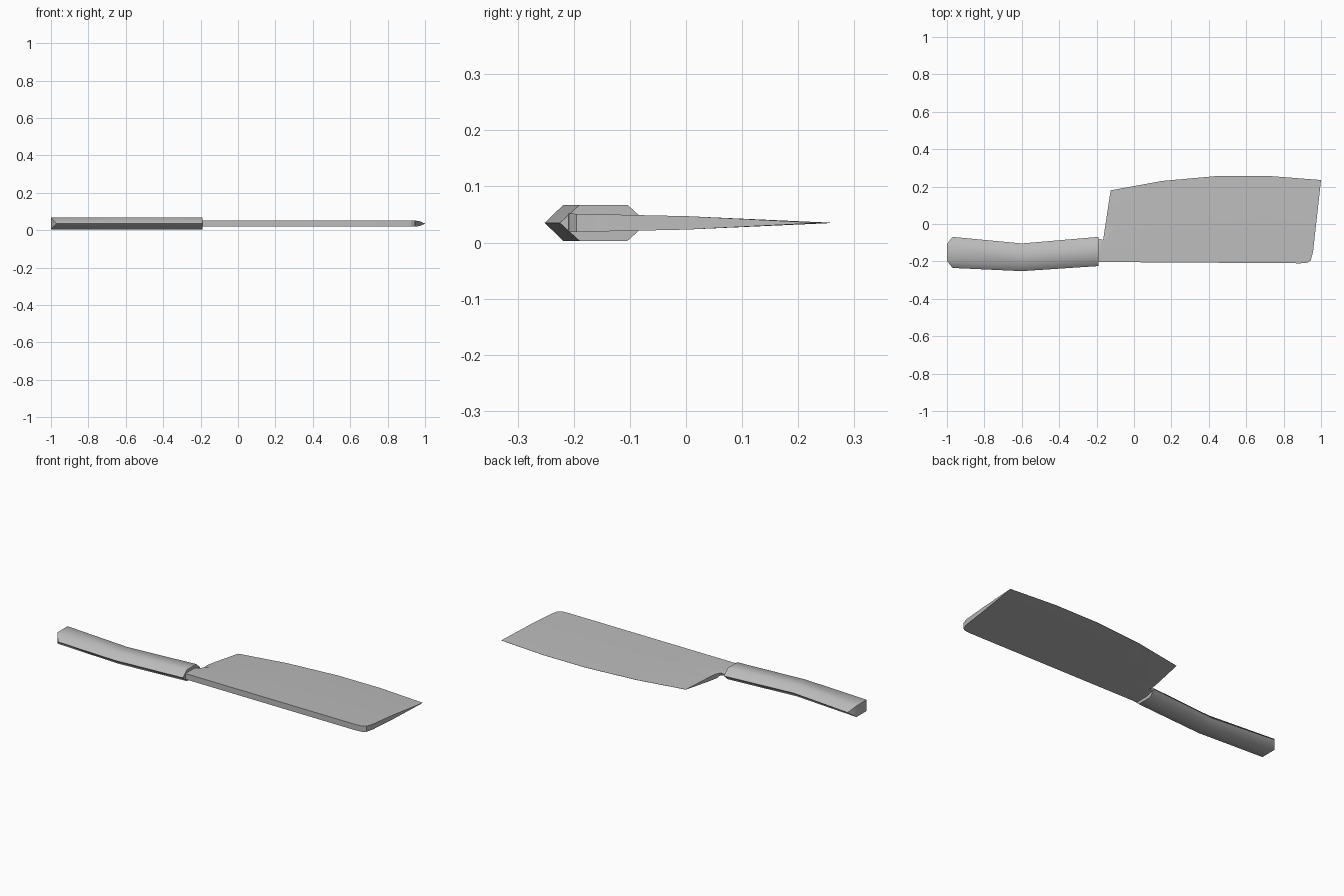
import bpy, bmesh, math
from mathutils import Vector

cube = bpy.data.objects.get("Cube")
if cube:
    bpy.data.objects.remove(cube, do_unlink=True)

steel = bpy.data.materials.new("steel grey")
steel.use_nodes = True
GREY = (0.5, 0.5, 0.5, 1)
steel.diffuse_color = GREY
steel.node_tree.nodes["Principled BSDF"].inputs["Base Color"].default_value = GREY

MID = 0.035  # height of the knife's middle plane


def finish(bm, name, angle):
    bmesh.ops.recalc_face_normals(bm, faces=bm.faces)
    mesh = bpy.data.meshes.new(name)
    bm.to_mesh(mesh)
    bm.free()
    obj = bpy.data.objects.new(name, mesh)
    bpy.context.collection.objects.link(obj)
    mesh.materials.append(steel)
    bpy.ops.object.select_all(action='DESELECT')
    obj.select_set(True)
    bpy.context.view_layer.objects.active = obj
    bpy.ops.object.shade_smooth_by_angle(angle=math.radians(angle))
    return obj


# Blade: outline cut into panels, then given a wedge thickness
edge = [(1.0, 0.235), (0.72, 0.257), (0.45, 0.257), (0.15, 0.23), (-0.125, 0.18)]
notch = [(-0.165, -0.085), (-0.195, -0.078)]
spine = [(-0.2, -0.203), (0.89, -0.21), (0.925, -0.207), (0.945, -0.195), (0.957, -0.15)]
bm = bmesh.new()
bm.faces.new([bm.verts.new((x, y, 0)) for x, y in edge + notch + spine])


def cut(point, normal):
    bmesh.ops.bisect_plane(bm, geom=bm.verts[:] + bm.edges[:] + bm.faces[:],
                           plane_co=point, plane_no=normal, dist=1e-5)


for y in (0, -0.05):
    cut((0, y, 0), (0, 1, 0))
for x, y in edge[1:4]:
    cut((x, 0, 0), (1, 0, 0))
cut((-0.12, -0.05, 0), (1, -1, 0))  # bevel line beside the handle


def near(co, points):
    return any((co.xy - Vector(p)).length < 0.002 for p in points)


def half_thickness(co):
    if near(co, notch):
        return 0.004
    if co.y > 0.1:
        top = 0.0004 if near(co, edge) else None
        if top is not None:
            return top
    if co.y <= 0:
        return 0.012 + 0.0045 * -co.y / 0.21
    # upper panels run straight to the cutting edge
    pts = sorted(edge)
    limit = pts[0][1]
    for (x0, y0), (x1, y1) in zip(pts, pts[1:]):
        if x0 <= co.x <= x1:
            limit = y0 + (y1 - y0) * (co.x - x0) / (x1 - x0)
    return max(0.0004, 0.012 * (1 - co.y / limit))


upper = bm.faces[:]
rim = [e for e in bm.edges if e.is_boundary]
copies = {v: bm.verts.new(v.co) for v in bm.verts[:]}
for f in upper:
    bm.faces.new([copies[v] for v in reversed(f.verts)])
for e in rim:
    a, b = e.verts
    bm.faces.new((a, b, copies[b], copies[a]))
for top, low in copies.items():
    h = half_thickness(top.co)
    top.co.z, low.co.z = MID + h, MID - h
finish(bm, "blade", 20)

# Handle: six-sided section swept along a shallow bend
stations = [(-0.97, -0.152), (-0.6, -0.178), (-0.19, -0.147)]
section = [(-1, 0), (-0.55, -1), (0.55, -1), (1, 0), (0.55, 1), (-0.55, 1)]
widths = (0.083, 0.074, 0.078)
bm = bmesh.new()
rings = []
for i, ((x, y), w) in enumerate(zip(stations, widths)):
    ring = []
    for u, v in section:
        # the butt end's flat corners stick out past its side ridges
        shift = -0.03 if i == 0 and v else 0
        ring.append(bm.verts.new((x + shift, y + u * w, MID + 0.032 * v)))
    rings.append(ring)
for a, b in zip(rings, rings[1:]):
    for k in range(6):
        n = (k + 1) % 6
        bm.faces.new((a[k], a[n], b[n], b[k]))
# butt: flat centre with a slanted triangle on each side
butt = rings[0]
bm.faces.new((butt[1], butt[2], butt[4], butt[5]))
bm.faces.new((butt[0], butt[1], butt[5]))
bm.faces.new((butt[2], butt[3], butt[4]))
bm.faces.new(rings[-1])
finish(bm, "handle", 50)
